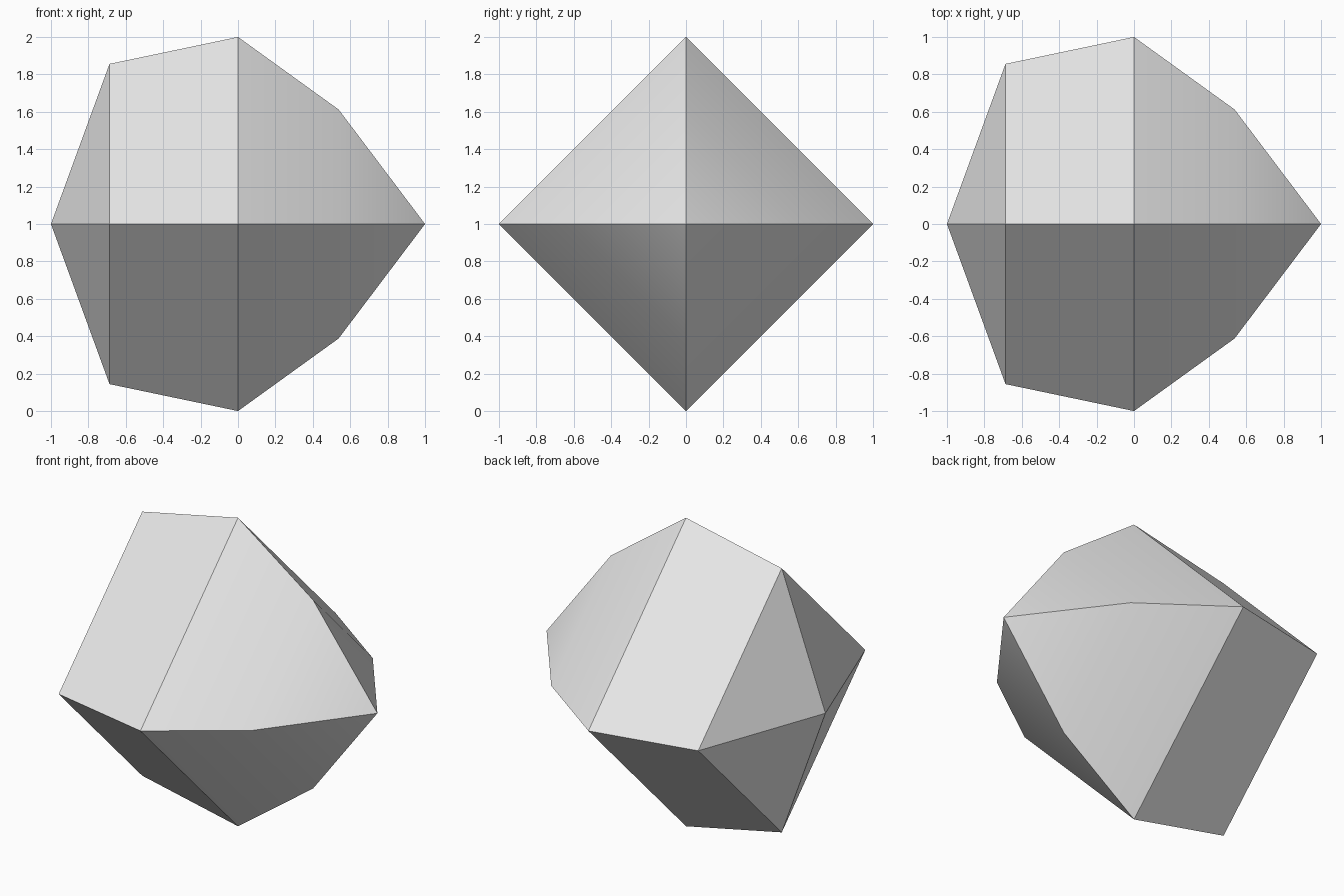
import bpy
import bmesh
from math import radians
from mathutils import Matrix, Vector

cube = bpy.data.objects.get("Cube")
if cube:
    bpy.data.objects.remove(cube, do_unlink=True)

# Plain grey material
grey = bpy.data.materials.new("light_grey")
grey.use_nodes = True
colour = (0.8, 0.8, 0.8, 1)
grey.diffuse_color = colour
grey.node_tree.nodes["Principled BSDF"].inputs["Base Color"].default_value = colour

# Profile along x: (position, radius); both ends close to a point
profile = [(-1, 0), (-0.687, 0.856), (0, 1), (0.538, 0.612), (1, 0)]
SIDES = 4

bm = bmesh.new()
rings = []
for x, radius in profile:
    if radius == 0:
        rings.append([bm.verts.new((x, 0, 1))] * SIDES)
    else:
        rings.append([
            bm.verts.new(Matrix.Rotation(radians(360 * i / SIDES), 3, 'X')
                         @ Vector((x, radius, 0)) + Vector((0, 0, 1)))
            for i in range(SIDES)])

# Bridge neighbouring rings, with triangles at the tips
for a, b in zip(rings, rings[1:]):
    for i in range(SIDES):
        j = (i + 1) % SIDES
        bm.faces.new(dict.fromkeys((a[i], a[j], b[j], b[i])))
bmesh.ops.recalc_face_normals(bm, faces=bm.faces)

mesh = bpy.data.meshes.new("faceted_gem")
bm.to_mesh(mesh)
bm.free()
mesh.materials.append(grey)
gem = bpy.data.objects.new("faceted_gem", mesh)
bpy.context.collection.objects.link(gem)

# Blend only the shallow crease; keep the ridges sharp
bpy.ops.object.select_all(action='DESELECT')
gem.select_set(True)
bpy.context.view_layer.objects.active = gem
bpy.ops.object.shade_smooth_by_angle(angle=radians(30))
